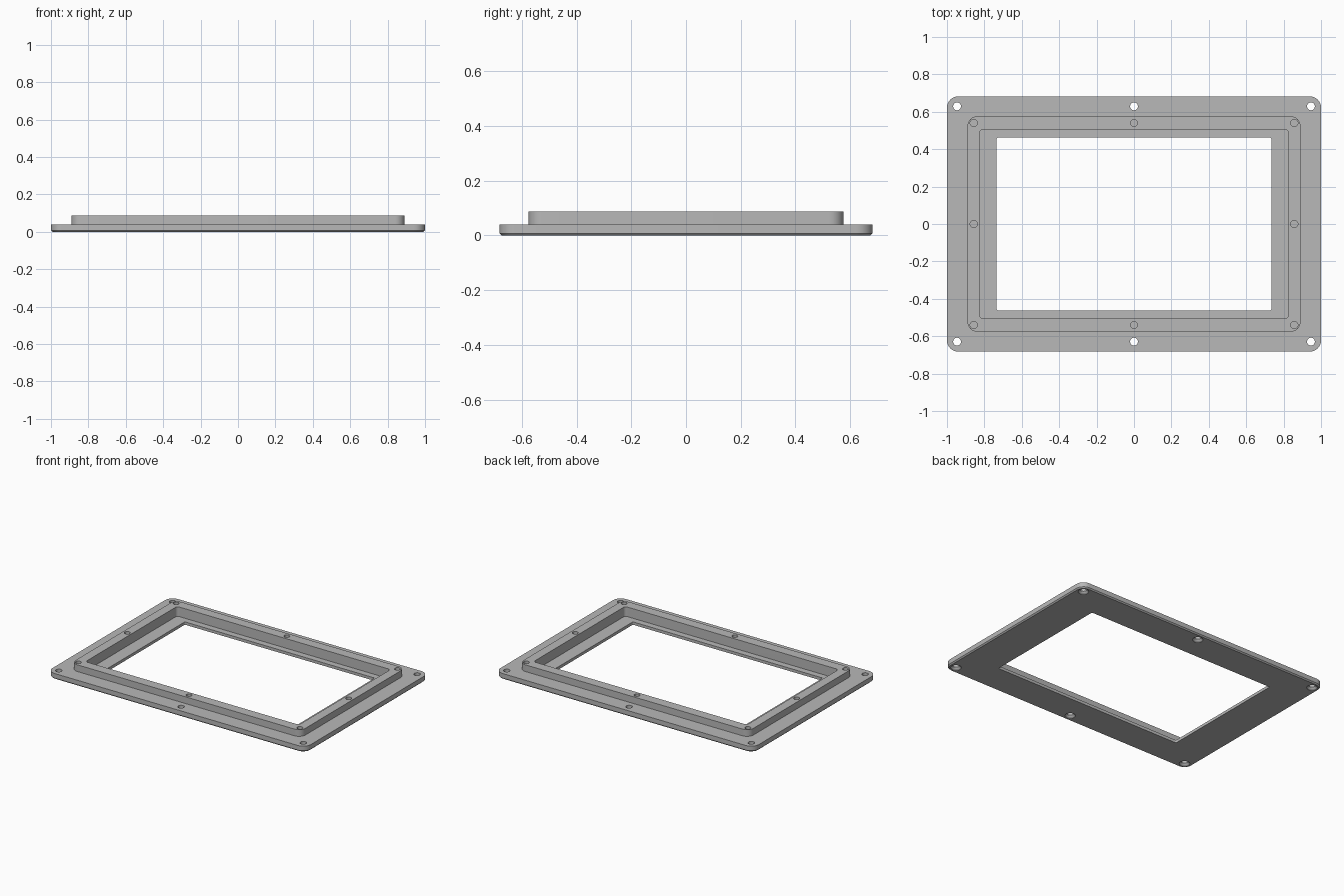
import bpy
import bmesh
from math import cos, sin, pi

CORNER_STEPS = 8
HOLE_SIDES = 32

if "Cube" in bpy.data.objects:
    bpy.data.objects.remove(bpy.data.objects["Cube"], do_unlink=True)

grey = bpy.data.materials.new("plain grey")
grey.use_nodes = True
grey.diffuse_color = (0.48, 0.48, 0.48, 1)
grey.node_tree.nodes["Principled BSDF"].inputs["Base Color"].default_value = grey.diffuse_color


def rounded_rect(hx, hy, r, z):
    """Outline of a rounded rectangle, anticlockwise."""
    pts = []
    for quarter, (sx, sy) in enumerate(((1, 1), (-1, 1), (-1, -1), (1, -1))):
        for i in range(CORNER_STEPS + 1):
            a = (quarter + i / CORNER_STEPS) * pi / 2
            pts.append((sx * (hx - r) + r * cos(a), sy * (hy - r) + r * sin(a), z))
    return pts


def circle(x, y, r, z):
    angles = [2 * pi * i / HOLE_SIDES for i in range(HOLE_SIDES)]
    return [(x + r * cos(a), y + r * sin(a), z) for a in angles]


def loft(bm, outlines):
    """Closed solid through a stack of outlines, bottom to top."""
    rings = [[bm.verts.new(p) for p in pts] for pts in outlines]
    n = len(rings[0])
    for low, high in zip(rings, rings[1:]):
        for i in range(n):
            j = (i + 1) % n
            bm.faces.new((low[i], low[j], high[j], high[i]))
    bm.faces.new(rings[0][::-1])
    bm.faces.new(rings[-1])


def make_object(name, bm):
    mesh = bpy.data.meshes.new(name)
    bm.to_mesh(mesh)
    bm.free()
    mesh.materials.append(grey)
    obj = bpy.data.objects.new(name, mesh)
    bpy.context.collection.objects.link(obj)
    return obj


# Flange with a chamfered underside, stepping up to the raised rim
body = bmesh.new()
loft(body, [
    rounded_rect(0.992, 0.674, 0.052, 0),
    rounded_rect(1.0, 0.682, 0.06, 0.008),
    rounded_rect(1.0, 0.682, 0.06, 0.04),
    rounded_rect(0.89, 0.575, 0.05, 0.04),
    rounded_rect(0.89, 0.575, 0.05, 0.087),
])
frame = make_object("panel_frame", body)

# Stepped window: narrow opening below, wider pocket above
cuts = bmesh.new()
loft(cuts, [
    rounded_rect(0.735, 0.462, 0.008, -0.1),
    rounded_rect(0.735, 0.462, 0.008, 0.02),
    rounded_rect(0.826, 0.506, 0.02, 0.02),
    rounded_rect(0.826, 0.506, 0.02, 0.2),
])

# Through holes in the flange, countersunk from below
for x in (-0.946, 0, 0.946):
    for y in (-0.629, 0.629):
        loft(cuts, [circle(x, y, 0.034, -0.01), circle(x, y, 0.034, 0.002),
                    circle(x, y, 0.021, 0.016), circle(x, y, 0.021, 0.1)])

# Blind screw holes in the top of the rim
for x in (-0.857, 0, 0.857):
    for y in (-0.54, 0, 0.54):
        if x or y:
            loft(cuts, [circle(x, y, 0.019, 0.03), circle(x, y, 0.019, 0.1)])

cutter = make_object("hole_cutter", cuts)
cutter.hide_render = True

# Cut, then discard the cutter
bpy.ops.object.select_all(action="DESELECT")
frame.select_set(True)
bpy.context.view_layer.objects.active = frame
mod = frame.modifiers.new("holes", "BOOLEAN")
mod.operation = "DIFFERENCE"
mod.solver = "EXACT"
mod.object = cutter
bpy.ops.object.modifier_apply(modifier=mod.name)
bpy.data.objects.remove(cutter, do_unlink=True)
bpy.ops.object.shade_smooth_by_angle(angle=pi / 6)
